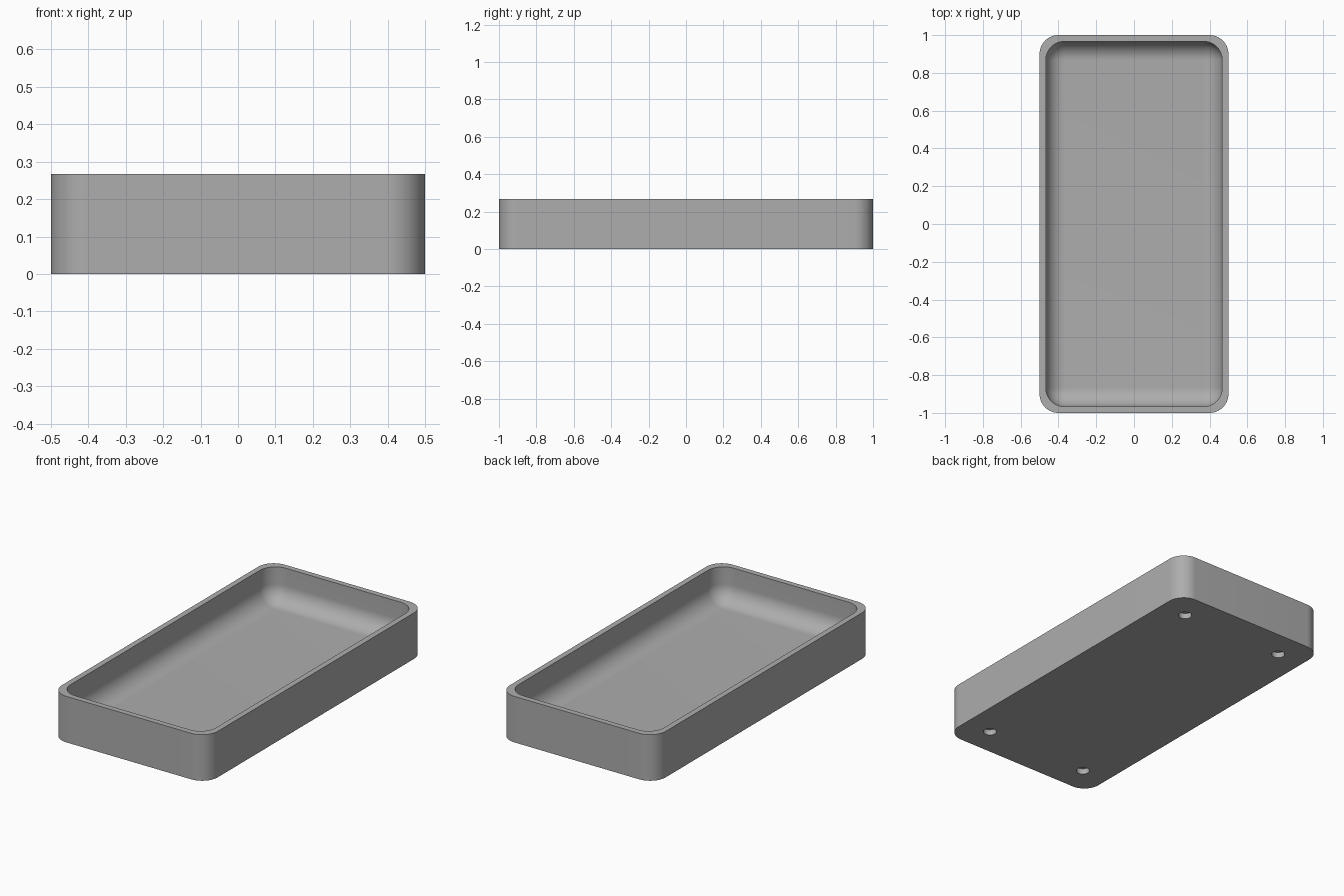
import bpy
import bmesh
from math import cos, sin, pi

WIDTH, LENGTH, HEIGHT = 1.0, 2.0, 0.267
WALL, FLOOR = 0.033, 0.067
CORNER, FILLET = 0.1, 0.1
STEPS = 16

cube = bpy.data.objects.get("Cube")
if cube:
    bpy.data.objects.remove(cube, do_unlink=True)

grey = bpy.data.materials.new("plain grey")
grey.use_nodes = True
colour = (0.42, 0.42, 0.42, 1)
grey.diffuse_color = colour
grey.node_tree.nodes["Principled BSDF"].inputs["Base Color"].default_value = colour


def ring(bm, inset, z, radius):
    """Rounded rectangle of vertices, inset from the outer size."""
    radius = max(radius, 0.001)
    cx, cy = WIDTH / 2 - inset - radius, LENGTH / 2 - inset - radius
    verts = []
    for quarter, (sx, sy) in enumerate([(1, 1), (-1, 1), (-1, -1), (1, -1)]):
        for i in range(STEPS + 1):
            a = (quarter + i / STEPS) * pi / 2
            verts.append(bm.verts.new((sx * cx + radius * cos(a), sy * cy + radius * sin(a), z)))
    return verts


# Tray: outer wall, flat rim, inner wall and a rounded floor edge
bm = bmesh.new()
rings = [ring(bm, 0, 0, CORNER), ring(bm, 0, HEIGHT, CORNER), ring(bm, WALL, HEIGHT, CORNER)]
for i in range(STEPS + 1):
    a = i / STEPS * pi / 2
    rings.append(ring(bm, WALL + FILLET * (1 - cos(a)), FLOOR + FILLET * (1 - sin(a)), CORNER * cos(a)))
for low, high in zip(rings, rings[1:]):
    for i in range(len(low)):
        j = (i + 1) % len(low)
        bm.faces.new((low[i], low[j], high[j], high[i]))
bm.faces.new(rings[0][::-1])
bm.faces.new(rings[-1])
bmesh.ops.remove_doubles(bm, verts=bm.verts, dist=0.0001)
bmesh.ops.recalc_face_normals(bm, faces=bm.faces)
mesh = bpy.data.meshes.new("tray")
bm.to_mesh(mesh)
bm.free()
mesh.materials.append(grey)
tray = bpy.data.objects.new("tray", mesh)
bpy.context.collection.objects.link(tray)

# Four blind holes in the underside
for sx in (-1, 1):
    for sy in (-1, 1):
        bpy.ops.mesh.primitive_cylinder_add(vertices=32, radius=0.036, depth=0.1,
                                            location=(sx * 0.333, sy * 0.833, -0.017))
        cutter = bpy.context.object
        cutter.name = "hole_cutter"
        cutter.data.materials.append(grey)
        cutter.hide_render = True
        cutter.hide_set(True)
        cut = tray.modifiers.new("foot_hole", "BOOLEAN")
        cut.object = cutter
        cut.solver = "EXACT"

# Apply the cuts, then drop the cutters
bpy.context.view_layer.objects.active = tray
bpy.ops.object.select_all(action="DESELECT")
tray.select_set(True)
cutters = [m.object for m in tray.modifiers]
for name in [m.name for m in tray.modifiers]:
    bpy.ops.object.modifier_apply(modifier=name)
for cutter in cutters:
    bpy.data.objects.remove(cutter, do_unlink=True)
bpy.ops.object.shade_smooth_by_angle(angle=pi / 6)
